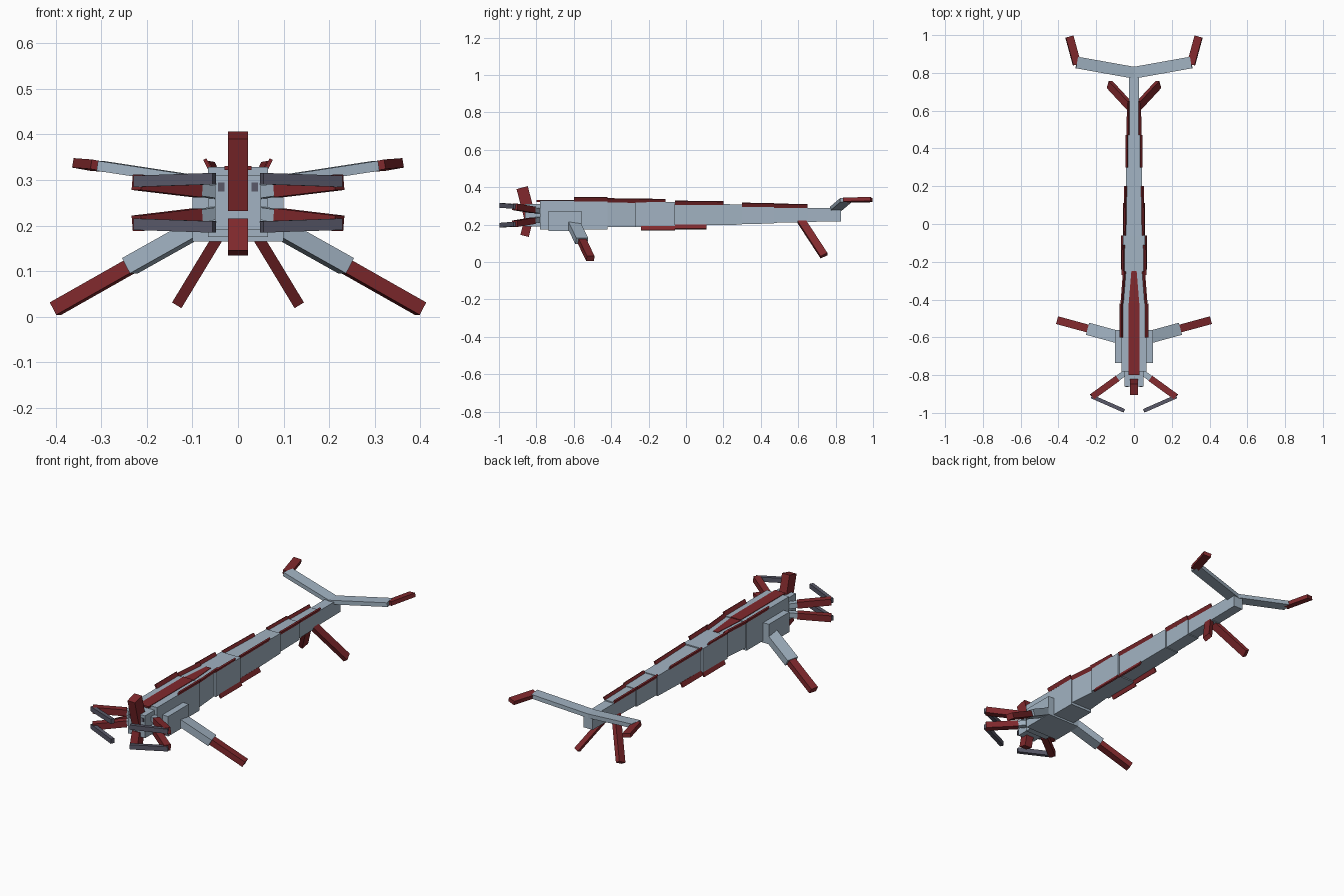
import bpy
from mathutils import Vector


def material(name, rgb):
    m = bpy.data.materials.new(name)
    m.diffuse_color = (*rgb, 1)
    return m


GREY = material("blue grey shell", (0.36, 0.45, 0.54))
RED = material("dark red", (0.22, 0.022, 0.026))
DARK = material("dark slate", (0.10, 0.10, 0.14))


def hull(name, ends, mat):
    """Six-sided solid from two matching rings of four points."""
    v = list(ends[0]) + list(ends[1])
    f = [(3, 2, 1, 0), (4, 5, 6, 7)] + [(i, (i + 1) % 4, (i + 1) % 4 + 4, i + 4) for i in range(4)]
    me = bpy.data.meshes.new(name)
    me.from_pydata([tuple(p) for p in v], [], f)
    me.materials.append(mat)
    ob = bpy.data.objects.new(name, me)
    bpy.context.collection.objects.link(ob)
    # consistent outward normals
    import bmesh
    bm = bmesh.new()
    bm.from_mesh(me)
    bmesh.ops.recalc_face_normals(bm, faces=bm.faces)
    bm.to_mesh(me)
    bm.free()
    return ob


def segment(name, y0, y1, w0, w1, lo0, hi0, lo1, hi1, mat=GREY):
    """Box along y whose width and height may taper."""
    def ring(y, w, lo, hi):
        return [(-w, y, lo), (w, y, lo), (w, y, hi), (-w, y, hi)]
    return hull(name, (ring(y0, w0, lo0, hi0), ring(y1, w1, lo1, hi1)), mat)


def beam(name, a, b, w, h, mat, up=(0, 0, 1)):
    """Straight bar from a to b, w across, h along the up direction."""
    a, b = Vector(a), Vector(b)
    d = (b - a).normalized()
    s = d.cross(Vector(up)).normalized()
    u = s.cross(d)
    corners = [s * (i * w / 2) + u * (j * h / 2) for i, j in ((-1, -1), (1, -1), (1, 1), (-1, 1))]
    return hull(name, ([a + c for c in corners], [b + c for c in corners]), mat)


def pair(name, a, b, w, h, mat, up=(0, 0, 1)):
    """Bar on both sides of the body."""
    for s, side in ((-1, "left"), (1, "right")):
        beam(f"{name}_{side}", (a[0] * s, a[1], a[2]), (b[0] * s, b[1], b[2]),
             w, h, mat, (up[0] * s, up[1], up[2]))


# body, head to tail
segment("head", -0.86, -0.77, 0.05, 0.05, 0.19, 0.31, 0.19, 0.31)
segment("thorax", -0.78, -0.42, 0.066, 0.066, 0.175, 0.328, 0.175, 0.328)
segment("shoulder_block", -0.735, -0.56, 0.10, 0.10, 0.165, 0.272, 0.165, 0.272)
segment("waist", -0.42, -0.25, 0.06, 0.045, 0.188, 0.324, 0.188, 0.322)
segment("abdomen_1", -0.27, -0.06, 0.058, 0.058, 0.188, 0.322, 0.188, 0.32)
segment("abdomen_2", -0.06, 0.30, 0.047, 0.042, 0.194, 0.314, 0.2, 0.308)
segment("abdomen_3", 0.30, 0.47, 0.035, 0.035, 0.203, 0.304, 0.206, 0.302)
segment("abdomen_4", 0.47, 0.65, 0.03, 0.028, 0.21, 0.298, 0.212, 0.296)
segment("tail", 0.65, 0.83, 0.027, 0.027, 0.215, 0.29, 0.217, 0.29)

# red stripe along the back
segment("back_stripe_front", -0.80, -0.42, 0.03, 0.03, 0.322, 0.331, 0.322, 0.331, RED)
segment("back_stripe_rear", -0.42, -0.25, 0.028, 0.014, 0.32, 0.327, 0.32, 0.325, RED)

# slanted red fins on the upper and lower edges
for i, (y0, y1, x0, x1, z0, z1) in enumerate([
        (-0.60, -0.42, 0.068, 0.068, 0.336, 0.336), (-0.42, -0.25, 0.063, 0.05, 0.33, 0.328),
        (-0.27, -0.11, 0.058, 0.056, 0.328, 0.326), (-0.06, 0.20, 0.048, 0.044, 0.317, 0.314),
        (0.30, 0.47, 0.037, 0.036, 0.306, 0.304), (0.47, 0.65, 0.031, 0.029, 0.301, 0.299)]):
    pair(f"upper_fin_{i}", (x0, y0, z0), (x1, y1, z1), 0.008, 0.022, RED, (0.5, 0, 1))
for i, (y0, y1, x, z) in enumerate([(-0.24, -0.06, 0.059, 0.182), (-0.06, 0.11, 0.05, 0.188)]):
    pair(f"lower_fin_{i}", (x, y0, z), (x, y1, z), 0.008, 0.026, RED, (0.5, 0, -1))

# head horns and eyes
beam("upper_horn", (0, -0.835, 0.24), (0, -0.876, 0.398), 0.044, 0.062, RED, (0, 1, 0))
beam("lower_horn", (0, -0.845, 0.21), (0, -0.863, 0.14), 0.044, 0.046, RED, (0, 1, 0))
pair("eye", (0.037, -0.855, 0.285), (0.037, -0.863, 0.285), 0.014, 0.02, DARK)

# four jointed jaws, mirrored about mid height
for k, level in ((1, "upper"), (-1, "lower")):
    z = lambda d: 0.25 + k * d
    pair(f"{level}_jaw_base", (0.03, -0.775, z(0.02)), (0.10, -0.827, z(0.03)), 0.03, 0.027, GREY)
    pair(f"{level}_jaw_arm", (0.088, -0.818, z(0.029)), (0.222, -0.915, z(0.045)), 0.034, 0.034, RED)
    pair(f"{level}_jaw_tip", (0.225, -0.913, z(0.047)), (0.052, -0.989, z(0.053)), 0.02, 0.025, DARK)

# front legs
pair("front_leg_upper", (0.08, -0.60, 0.20), (0.237, -0.557, 0.112), 0.066, 0.038, GREY)
pair("front_leg_lower", (0.22, -0.56, 0.12), (0.40, -0.511, 0.018), 0.042, 0.031, RED)

# rear legs
pair("rear_leg", (0.015, 0.615, 0.222), (0.129, 0.738, 0.034), 0.024, 0.042, RED, (0, 1, 0))

# tail fork
pair("fork_arm", (-0.005, 0.80, 0.284), (0.303, 0.855, 0.331), 0.062, 0.022, GREY)
pair("fork_tip", (0.302, 0.845, 0.331), (0.342, 0.992, 0.334), 0.042, 0.021, RED, (-0.18, 0, 1))
